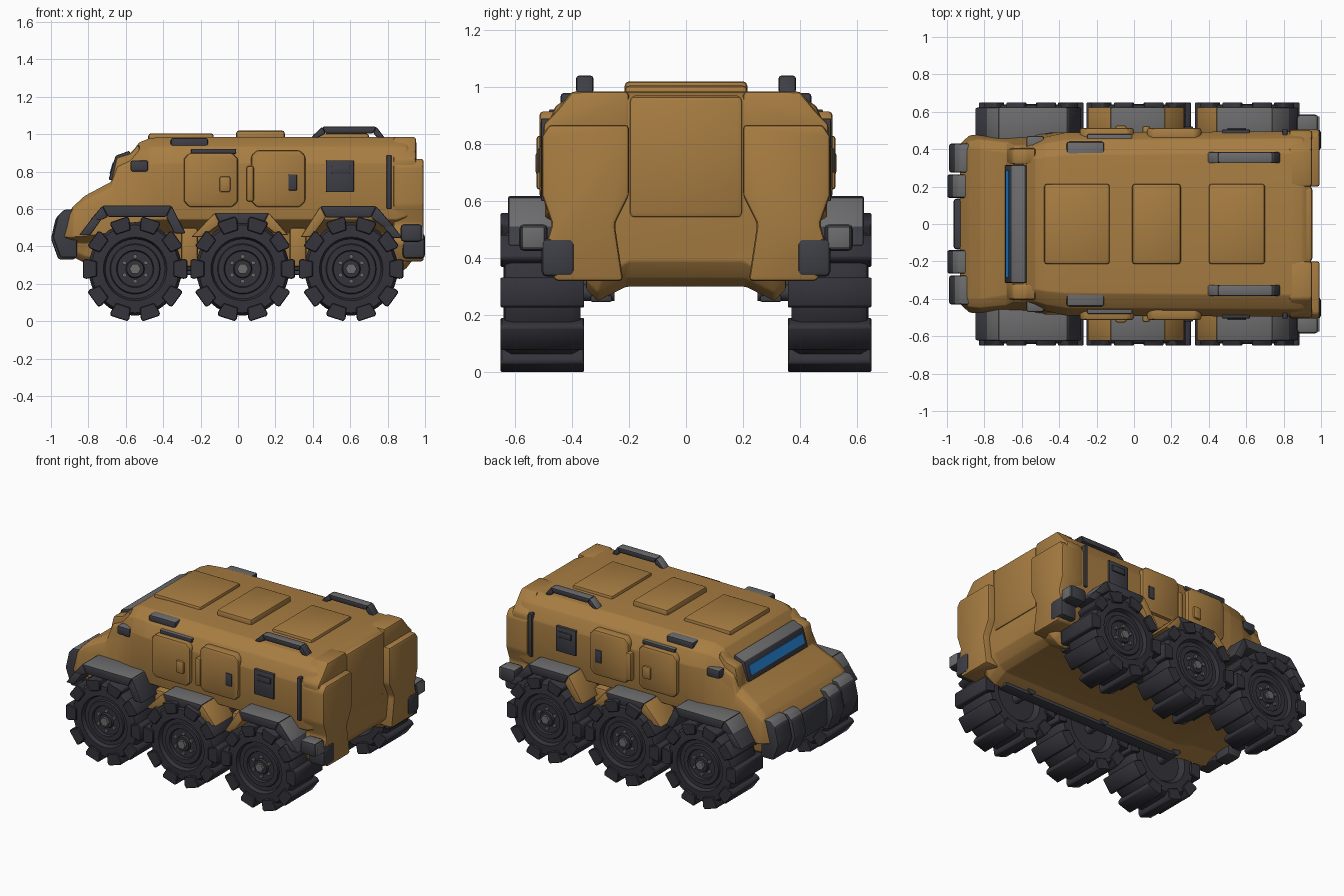
import bpy
import bmesh
from math import sin, cos, pi, tau
from mathutils import Vector, Matrix

default_cube = bpy.data.objects.get("Cube")
if default_cube:
    bpy.data.objects.remove(default_cube, do_unlink=True)


def make_material(name, red, green, blue):
    material = bpy.data.materials.new(name)
    material.use_nodes = True
    colour = (red, green, blue, 1)
    material.diffuse_color = colour
    shader = next(n for n in material.node_tree.nodes if n.type == 'BSDF_PRINCIPLED')
    shader.inputs["Base Color"].default_value = colour
    shader.inputs["Roughness"].default_value = .8
    return material


PAINT = make_material("ochre paint", .39, .205, .054)
RUBBER = make_material("dark rubber", .034, .033, .043)
TRIM = make_material("slate trim", .048, .049, .06)
GREY = make_material("worn grey", .15, .15, .155)
GLASS = make_material("blue glass", .02, .25, .72)
DARK = [TRIM, GREY]
SIDES = (("left", 1), ("right", -1))


def finish(name, bm, materials, bevel=0, steps=2):
    """Bevel, colour and link a mesh; a second material goes on upward faces."""
    bmesh.ops.recalc_face_normals(bm, faces=bm.faces[:])
    if bevel:
        bmesh.ops.bevel(bm, geom=bm.edges[:], offset=bevel, segments=steps,
                        profile=.5, affect='EDGES', clamp_overlap=True)
    if len(materials) == 2:
        for face in bm.faces:
            face.normal_update()
            face.material_index = int(face.normal.z > .6)
    mesh = bpy.data.meshes.new(name)
    bm.to_mesh(mesh)
    bm.free()
    for material in materials:
        mesh.materials.append(material)
    obj = bpy.data.objects.new(name, mesh)
    bpy.context.collection.objects.link(obj)


def loft(bm, rings):
    """Skin a list of equal-length point rings and cap both ends."""
    loops = [[bm.verts.new(p) for p in ring] for ring in rings]
    count = len(loops[0])
    for a, b in zip(loops, loops[1:]):
        for i in range(count):
            j = (i + 1) % count
            bm.faces.new((a[i], a[j], b[j], b[i]))
    bm.faces.new(loops[0])
    bm.faces.new(loops[-1])


def prism_xz(name, points, ys, materials, bevel=.01):
    bm = bmesh.new()
    loft(bm, [[(x, y, z) for x, z in points] for y in ys])
    finish(name, bm, materials, bevel)


def box(name, xs, ys, zs, materials, bevel=.012):
    corners = [(xs[0], zs[0]), (xs[1], zs[0]), (xs[1], zs[1]), (xs[0], zs[1])]
    prism_xz(name, corners, ys, materials, bevel)


def pair(name, xs, ys, zs, materials, bevel=.012):
    for label, side in SIDES:
        box(f"{label}_{name}", xs, [side * y for y in ys], zs, materials, bevel)


def prism_pair(name, points, ys, materials, bevel=.01):
    for label, side in SIDES:
        prism_xz(f"{label}_{name}", points, [side * y for y in ys], materials, bevel)


def bent_bar(name, path, thick, ys, segment_materials):
    """Mirrored four-point arches made of three straight segments."""
    middle = (path[1][0] + path[2][0]) / 2
    inner = []
    for i, (x, z) in enumerate(path):
        toward = 1 if x < middle else -1
        end = i in (0, 3)
        inner.append((x + toward * thick * (1 if end else .5), z - (0 if end else thick)))
    for i, materials in enumerate(segment_materials):
        quad = [path[i], path[i + 1], inner[i + 1], inner[i]]
        prism_pair(f"{name}_{i + 1}", quad, ys, materials, .008)


# Hull: cross-sections from nose to tail
def hull_section(x, low, high, belly, waist, shoulder, roof):
    tall = high - low
    half = [(belly * .6, low + .05), (belly - .04, low), (belly, low + .04),
            (belly, low + tall * .3), (waist, low + tall * .4),
            (shoulder, low + tall * .81), ((shoulder + roof) / 2 + .02, low + tall * .93),
            (roof, high)]
    return [(x, y, z) for y, z in half] + [(x, -y, z) for y, z in reversed(half)]


stations = [
    (-.93, .38, .55, .36, .43, .41, .36), (-.88, .34, .615, .4, .475, .45, .4),
    (-.82, .31, .67, .38, .48, .46, .4), (-.68, .29, .745, .36, .485, .45, .38),
    (-.645, .28, .855, .35, .485, .43, .37), (-.575, .26, .89, .35, .485, .43, .37),
    (-.53, .25, .955, .35, .485, .44, .35), (-.47, .25, .98, .35, .49, .465, .36),
    (-.36, .25, .985, .35, .49, .49, .37), (.85, .25, .985, .35, .495, .495, .38),
    (.9, .28, .98, .35, .49, .49, .38), (.945, .34, .96, .33, .46, .46, .36)]
bm = bmesh.new()
loft(bm, [hull_section(*s) for s in stations])
finish("hull", bm, [PAINT], .012)

# Windscreen: hooded frame with a narrow pane, between painted cheeks
frame = [(-.693, .755), (-.655, .885), (-.58, .912), (-.54, .77)]
prism_xz("windscreen_frame", frame, (-.315, .315), DARK, .008)
pane = [(-.687, .79), (-.67, .85), (-.66, .85), (-.677, .79)]
prism_xz("windscreen_pane", pane, (-.285, .285), [GLASS], 0)
cheek = [(-.685, .72), (-.65, .876), (-.575, .898), (-.53, .95), (-.48, .7)]
prism_pair("windscreen_cheek", cheek, (.318, .405), [PAINT], .014)

# Roof hatches, boxes and rails
for label, x0, x1, top in (("front", -.48, -.13, 1.005), ("middle", -.01, .25, 1.02),
                           ("rear", .4, .7, 1.005)):
    box(f"{label}_roof_hatch", (x0, x1), (-.215, .215), (.96, top), [PAINT], .015)
pair("roof_box", (-.36, -.16), (.33, .44), (.925, .98), DARK)
bent_bar("roof_rail", [(.39, .98), (.45, 1.04), (.74, 1.04), (.785, .98)],
         .036, (.325, .385), [DARK] * 3)


# Side doors and their fittings
def door(name, x0, x1, z0, z1, cut=.03):
    corners = [(x0 + cut, z0), (x1 - cut, z0), (x1, z0 + cut), (x1, z1 - cut),
               (x1 - cut, z1), (x0 + cut, z1), (x0, z1 - cut), (x0, z0 + cut)]
    prism_pair(name, corners, (.44, .514), [PAINT], .014)


door("front_door", -.29, 0, .61, .9)
door("rear_door", .07, .36, .61, .915)
pair("door_cap", (-.25, -.01), (.43, .48), (.895, .922), DARK, .005)
pair("door_latch", (-.1, -.04), (.5, .527), (.69, .775), [PAINT])
pair("door_hinge", (.045, .085), (.46, .525), (.64, .83), [PAINT])
pair("door_handle", (.27, .315), (.5, .521), (.7, .785), [TRIM], .004)
pair("side_hatch", (.47, .62), (.46, .505), (.69, .86), [TRIM], .006)
pair("hatch_rim", (.5, .6), (.49, .514), (.79, .83), [TRIM], .004)
pair("side_slit", (.795, .82), (.46, .509), (.6, .89), [TRIM], .005)
pair("side_lamp", (-.575, -.48), (.38, .47), (.8, .86), DARK)

# Rear corner pillars with a set-back upper part, tail pods and tail panel
pillar_parts = {
    "lower_pillar": ([(.22, .32), (.46, .32), (.5, .42), (.47, .52), (.505, .62),
                      (.505, .83), (.48, .868), (.2, .868), (.2, .62), (.25, .52)], .993),
    "upper_pillar": ([(.2, .8), (.5, .8), (.5, .87), (.46, .91), (.4, .985), (.2, .985)],
                     .952)}
for label, side in SIDES:
    for part, (outline, back) in pillar_parts.items():
        bm = bmesh.new()
        loft(bm, [[(x, side * y, z) for y, z in outline] for x in (.83, back)])
        finish(f"{label}_{part}", bm, [PAINT], .014)
pair("tail_pod", (.87, .985), (.485, .585), (.425, .52), DARK, .018)
pair("tail_pod_lens", (.978, .993), (.497, .575), (.435, .51), [GREY], .004)
pair("tail_foot", (.88, 1), (.39, .507), (.335, .47), [TRIM], .02)
box("tail_panel", (.88, .955), (-.2, .2), (.54, .97), [PAINT], .02)

# Front bumper blocks
block = [(-.86, .34), (-.95, .34), (-.99, .45), (-.965, .56), (-.93, .597), (-.86, .6)]
prism_pair("outer_bumper", block, (.275, .43), DARK, .012)
prism_pair("inner_bumper", [(x - .01, z - .01) for x, z in block], (.14, .265), DARK, .012)
box("centre_bumper", (-.965, -.88), (-.135, .135), (.37, .55), [TRIM], .015)

# Fenders with end flaps, struts between the wheels and lower skids
bent_bar("front_fender", [(-.79, .542), (-.725, .618), (-.355, .618), (-.28, .47)],
         .06, (.42, .625), [DARK] * 3)
bent_bar("middle_fender", [(-.25, .45), (-.125, .58), (.165, .58), (.27, .46)],
         .06, (.42, .625), [[PAINT], DARK, [PAINT]])
bent_bar("rear_fender", [(.335, .45), (.44, .615), (.74, .615), (.835, .505)],
         .06, (.42, .625), [[PAINT], DARK, DARK])
prism_pair("front_flap", [(-.785, .545), (-.73, .545), (-.79, .46), (-.85, .46)],
           (.42, .622), [TRIM], .006)
prism_pair("rear_flap", [(.83, .51), (.775, .51), (.82, .445), (.88, .445)],
           (.42, .622), [TRIM], .006)
for place, x in (("front", -.26), ("rear", .32)):
    pair(f"{place}_strut", (x - .045, x + .045), (.3, .46), (.29, .5), [PAINT], .015)
    pair(f"{place}_strut_foot", (x - .05, x + .05), (.3, .42), (.27, .33), [TRIM], .015)
pair("lower_skid", (-.55, .8), (.26, .335), (.247, .27), [TRIM], .006)


# Wheels: turned tyre and rim, block treads, bolts and hub
def ring(radius, y, count=32):
    return [(radius * cos(tau * i / count), y, radius * sin(tau * i / count))
            for i in range(count)]


def wheel(name, x, side):
    profile = [(.14, .4), (.165, .37), (.23, .37), (.25, .4), (.25, .61), (.235, .635),
               (.17, .64), (.16, .615), (.135, .615), (.13, .625), (.1, .625), (.095, .61),
               (.05, .61), (.045, .625)]
    place = Matrix.Translation((x, 0, .28))
    bm = bmesh.new()
    loft(bm, [ring(r, side * y) for r, y in profile])
    bm.transform(place)
    finish(f"{name}_tyre", bm, [RUBBER])

    bm = bmesh.new()
    tread = [(-.04, .205), (.04, .205), (.054, .262), (.047, .279),
             (-.047, .279), (-.054, .262)]
    for i in range(10):
        turn = Matrix.Rotation(tau * (i + .5) / 10, 4, 'Y')
        loft(bm, [[turn @ Vector((u, side * y, v)) for u, v in tread] for y in (.357, .65)])
    bm.transform(place)
    finish(f"{name}_treads", bm, [RUBBER], .004, 1)

    bm = bmesh.new()
    loft(bm, [ring(.03, side * y, 6) for y in (.6, .642)])
    for i in range(6):
        angle = tau * i / 6 + pi / 6
        offset = Vector((.066 * cos(angle), 0, .066 * sin(angle)))
        loft(bm, [[Vector(p) + offset for p in ring(.012, side * y, 6)] for y in (.6, .622)])
    bm.transform(place)
    finish(f"{name}_hub", bm, [GREY])

    bm = bmesh.new()
    loft(bm, [ring(.03, side * y, 12) for y in (.25, .42)])
    bm.transform(place)
    finish(f"{name}_axle", bm, [TRIM])


for place, x in (("front", -.55), ("middle", .025), ("rear", .605)):
    for label, side in SIDES:
        wheel(f"{label}_{place}", x, side)

# Smooth shading with sharp edges kept
bpy.ops.object.select_all(action='DESELECT')
for obj in bpy.context.collection.objects:
    if obj.type == 'MESH':
        obj.select_set(True)
        bpy.context.view_layer.objects.active = obj
bpy.ops.object.shade_smooth_by_angle(angle=pi / 5)
